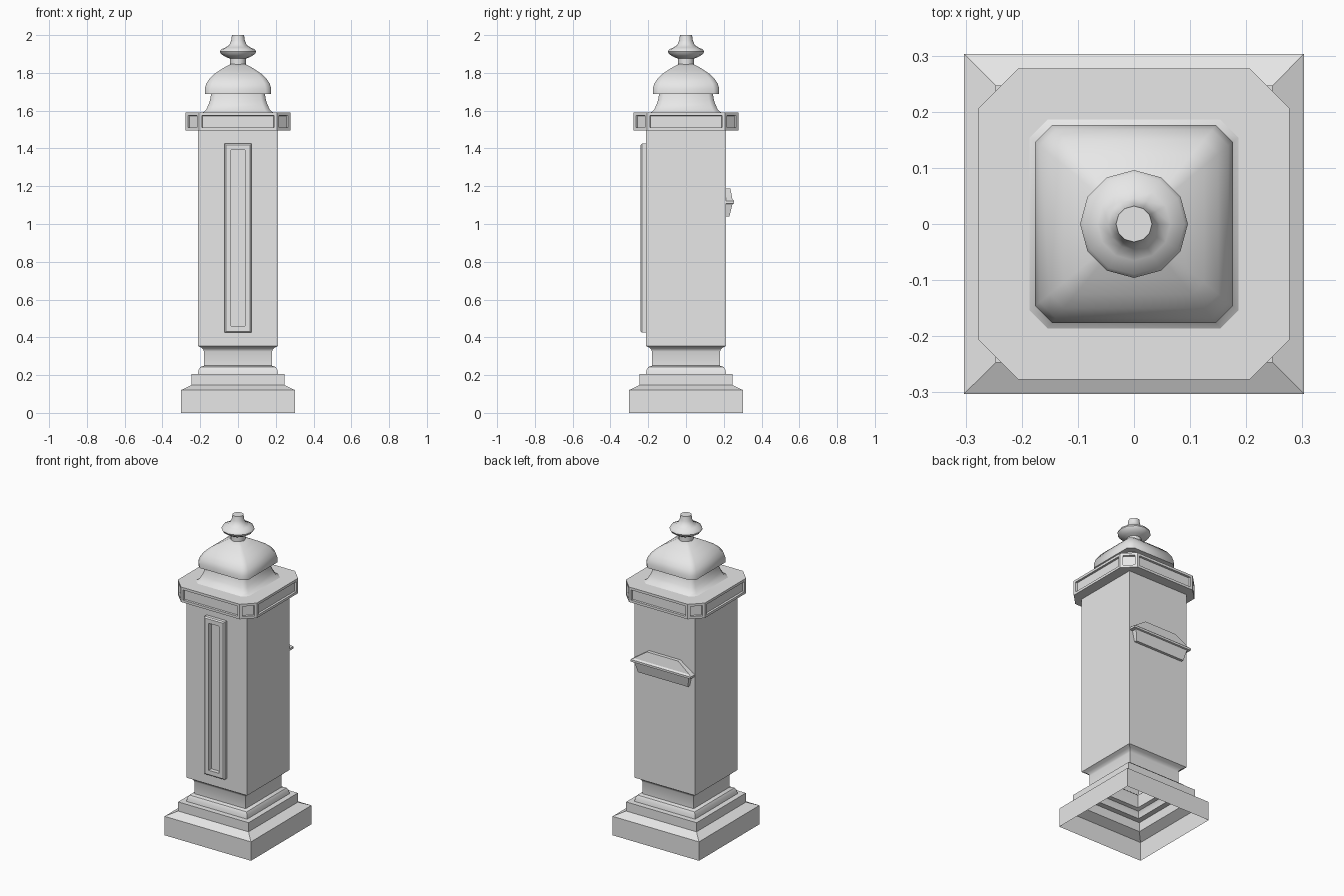
import bpy
import bmesh
from math import cos, sin, pi, radians
from mathutils import Matrix

if "Cube" in bpy.data.objects:
    bpy.data.objects.remove(bpy.data.objects["Cube"], do_unlink=True)

grey = bpy.data.materials.new("plain grey")
grey.use_nodes = True
colour = (0.8, 0.8, 0.8, 1)
grey.diffuse_color = colour
grey.node_tree.nodes["Principled BSDF"].inputs["Base Color"].default_value = colour


def rect(hx, hy, z, cut=0.0):
    """Rectangle ring, counter-clockwise, with optional cut corners."""
    ring = []
    for sx, sy in ((1, 1), (-1, 1), (-1, -1), (1, -1)):
        if cut:
            pair = [(sx * hx, sy * (hy - cut), z), (sx * (hx - cut), sy * hy, z)]
            ring += pair if sx * sy > 0 else pair[::-1]
        else:
            ring.append((sx * hx, sy * hy, z))
    return ring


def circle(r, z, n=12):
    return [(r * cos(2 * pi * i / n), r * sin(2 * pi * i / n), z) for i in range(n)]


def skin(name, rings, angle=35, loc=(0, 0, 0), tilt=0, top=True, bottom=False, panel=None):
    """Join rings into a surface; panel = index of a band to recess."""
    bm = bmesh.new()
    loops = [[bm.verts.new(p) for p in ring] for ring in rings]
    n = len(loops[0])
    bands = [[bm.faces.new((a[i], a[(i + 1) % n], b[(i + 1) % n], b[i]))
              for i in range(n)] for a, b in zip(loops, loops[1:])]
    if top:
        bm.faces.new(loops[-1])
    if bottom:
        bm.faces.new(loops[0][::-1])
    bm.normal_update()
    if panel is not None:
        bmesh.ops.inset_individual(bm, faces=bands[panel], thickness=0.022)
        bmesh.ops.inset_individual(bm, faces=bands[panel], thickness=0.002, depth=-0.012)
    bm.transform(Matrix.Translation(loc) @ Matrix.Rotation(radians(tilt), 4, "X"))
    mesh = bpy.data.meshes.new(name)
    bm.to_mesh(mesh)
    bm.free()
    mesh.materials.append(grey)
    obj = bpy.data.objects.new(name, mesh)
    bpy.context.collection.objects.link(obj)
    bpy.ops.object.select_all(action="DESELECT")
    obj.select_set(True)
    bpy.context.view_layer.objects.active = obj
    bpy.ops.object.shade_smooth_by_angle(angle=radians(angle))
    return obj


# Stepped plinth, neck and square pillar, open underneath
pillar = [(0.303, 0), (0.303, 0.12), (0.247, 0.147), (0.247, 0.205), (0.213, 0.205),
          (0.209, 0.228), (0.2, 0.243), (0.18, 0.25), (0.18, 0.325), (0.184, 0.336),
          (0.195, 0.346), (0.213, 0.355), (0.213, 1.5)]
skin("pillar", [rect(h, h, z) for h, z in pillar])

# Cornice with recessed panels all round
skin("cornice", [rect(0.2, 0.2, 1.495, 0.05), rect(0.277, 0.277, 1.495, 0.071),
                 rect(0.277, 0.277, 1.59, 0.071)], panel=1)

# Flared roof neck and domed roof
flare = [(0.186, 1.59), (0.17, 1.603), (0.157, 1.63), (0.147, 1.66), (0.142, 1.69)]
skin("roof_neck", [rect(h, h, z, h * 0.17) for h, z in flare], angle=50)
dome = [(0.13, 1.687), (0.176, 1.688), (0.176, 1.715), (0.168, 1.743), (0.15, 1.771),
        (0.125, 1.795), (0.095, 1.815), (0.065, 1.833), (0.038, 1.846)]
skin("roof", [rect(h, h, z, h * 0.17) for h, z in dome], angle=50)

# Turned finial
finial = [(0.043, 1.835), (0.043, 1.876), (0.065, 1.884), (0.088, 1.898), (0.096, 1.912),
          (0.09, 1.924), (0.065, 1.935), (0.046, 1.948), (0.036, 1.972), (0.032, 2.0)]
skin("finial", [circle(r, z) for r, z in finial], angle=50)

# Tall bevelled frame on the front with a recessed panel
frame = [(0.071, 0.2), (0.071, 0.234), (0.064, 0.241), (0.037, 0.241), (0.037, 0.215)]
skin("front_frame", [rect(h, h + 0.429, d) for h, d in frame], angle=20,
     loc=(0, 0, 0.925), tilt=90)

# Hooded slot across the back: half width, projection, height
slot = [(0.175, 0.03, 1.04), (0.19, 0.046, 1.105), (0.21, 0.055, 1.108),
        (0.21, 0.055, 1.121), (0.195, 0.046, 1.13), (0.11, 0.035, 1.188)]
skin("back_slot", [rect(w, d, z) for w, d, z in slot], angle=20,
     loc=(0, 0.2, 0), bottom=True)
